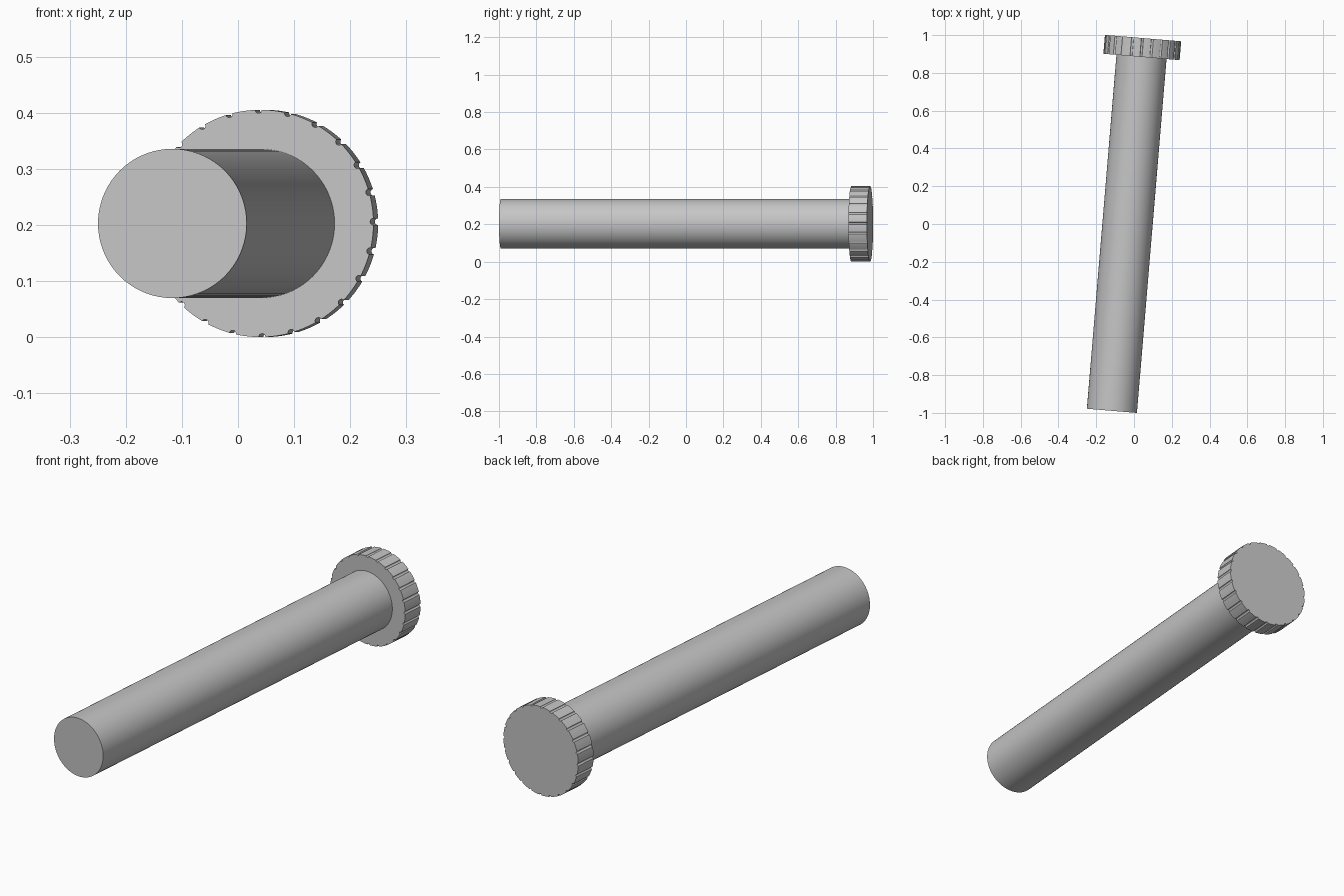
import bpy, bmesh, math
from mathutils import Matrix, Vector

cube = bpy.data.objects.get("Cube")
if cube:
    bpy.data.objects.remove(cube, do_unlink=True)

grey = bpy.data.materials.new("plain grey")
grey.use_nodes = True
colour = (0.56, 0.56, 0.56, 1)
grey.diffuse_color = colour
grey.node_tree.nodes["Principled BSDF"].inputs["Base Color"].default_value = colour

SHAFT_R, HEAD_R, GROOVE_R = 0.133, 0.2025, 0.006
LENGTH, HEAD_T = 1.98, 0.1
GROOVES = 24
# The pin is turned slightly about z, with its origin at the free end
PLACE = Matrix.Translation((-0.117, -0.989, HEAD_R)) @ Matrix.Rotation(math.radians(-4.78), 4, "Z")


def polar(radius, angle):
    return Vector((radius * math.cos(angle), 0, radius * math.sin(angle)))


def extrude_outline(name, outline, start, end):
    """Extrude a closed outline along the pin axis from start to end."""
    bm = bmesh.new()
    face = bm.faces.new([bm.verts.new(p + Vector((0, start, 0))) for p in outline])
    result = bmesh.ops.extrude_face_region(bm, geom=[face], use_keep_orig=True)
    moved = [v for v in result["geom"] if isinstance(v, bmesh.types.BMVert)]
    bmesh.ops.translate(bm, verts=moved, vec=(0, end - start, 0))
    bmesh.ops.recalc_face_normals(bm, faces=bm.faces)
    mesh = bpy.data.meshes.new(name)
    bm.to_mesh(mesh)
    bm.free()
    mesh.materials.append(grey)
    obj = bpy.data.objects.new(name, mesh)
    bpy.context.collection.objects.link(obj)
    obj.matrix_world = PLACE
    bpy.ops.object.select_all(action="DESELECT")
    obj.select_set(True)
    bpy.context.view_layer.objects.active = obj
    bpy.ops.object.shade_smooth_by_angle(angle=math.radians(30))
    return obj


# Round shaft
circle = [polar(SHAFT_R, math.tau * i / 72) for i in range(72)]
extrude_outline("shaft", circle, 0, LENGTH - HEAD_T)

# Round head with small half-round grip grooves along its rim
step = math.tau / GROOVES
half = GROOVE_R / HEAD_R
rim = []
for g in range(GROOVES):
    a = g * step + math.radians(0.9)
    for k in range(9):
        rim.append(polar(HEAD_R, a) + polar(GROOVE_R, a - math.pi / 2 - math.pi * k / 8))
    for k in range(1, 5):
        rim.append(polar(HEAD_R, a + half + (step - 2 * half) * k / 5))
extrude_outline("grooved_head", rim, LENGTH - HEAD_T, LENGTH)
